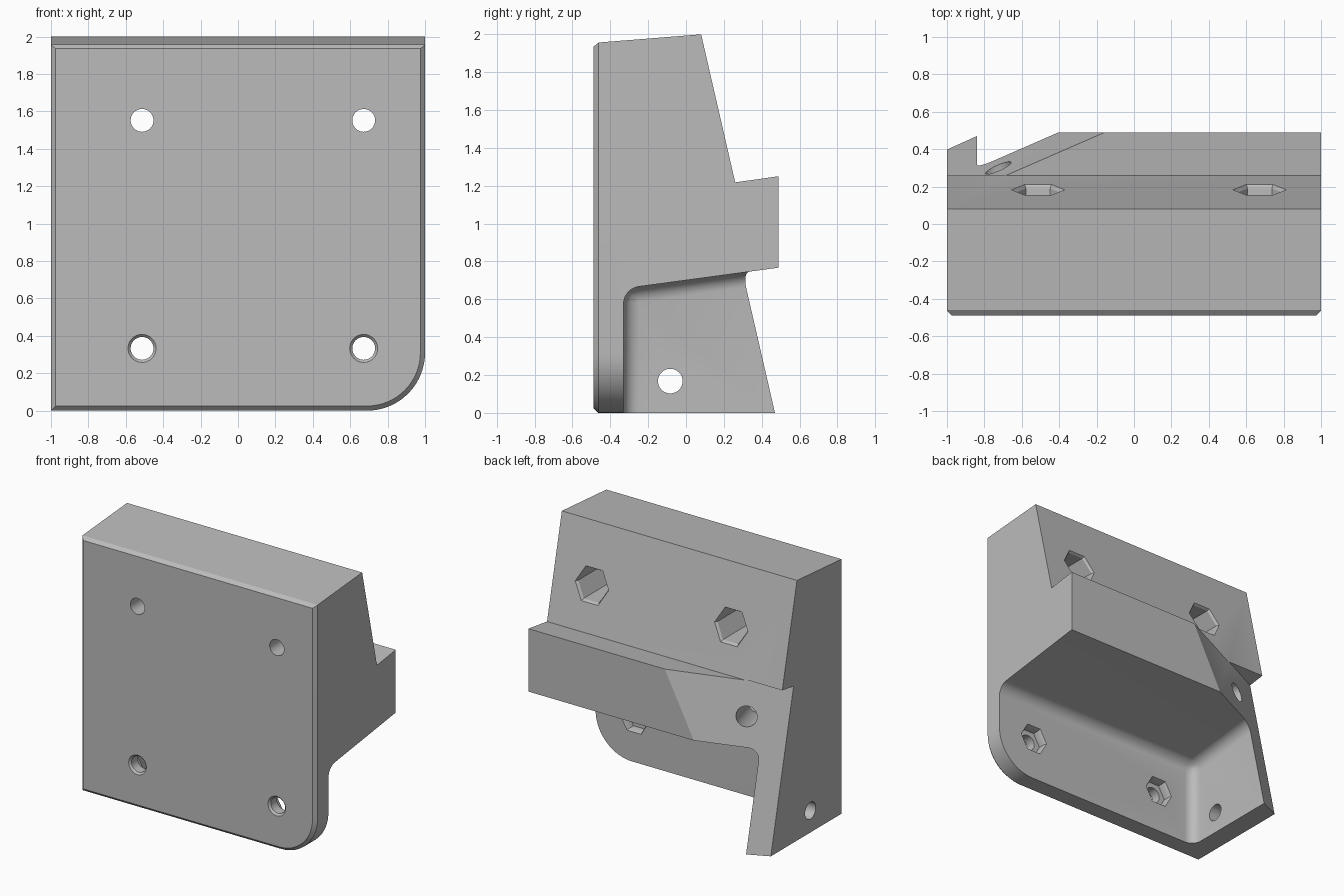
import bpy, bmesh, math
from mathutils import Vector

if "Cube" in bpy.data.objects:
    bpy.data.objects.remove(bpy.data.objects["Cube"])

grey = bpy.data.materials.new("light grey")
grey.diffuse_color = (0.5, 0.5, 0.5, 1)
grey.use_nodes = True
grey.node_tree.nodes["Principled BSDF"].inputs["Base Color"].default_value = grey.diffuse_color


def finish(name, bm):
    bmesh.ops.recalc_face_normals(bm, faces=bm.faces[:])
    mesh = bpy.data.meshes.new(name)
    bm.to_mesh(mesh)
    bm.free()
    mesh.materials.append(grey)
    ob = bpy.data.objects.new(name, mesh)
    bpy.context.collection.objects.link(ob)
    return ob


def loft(name, rings, fillet=None):
    """Solid through a list of matching closed rings."""
    bm = bmesh.new()
    vs = [[bm.verts.new(p) for p in r] for r in rings]
    n = len(vs[0])
    bm.faces.new(vs[0])
    bm.faces.new(vs[-1])
    for a, b in zip(vs, vs[1:]):
        for i in range(n):
            bm.faces.new((a[i], a[(i + 1) % n], b[(i + 1) % n], b[i]))
    if fillet:
        corner, radius = fillet
        v = min(bm.verts, key=lambda q: (q.co - Vector(corner)).length)
        bmesh.ops.bevel(bm, geom=list(v.link_edges), offset=radius, segments=8,
                        profile=0.5, affect='EDGES')
    return finish(name, bm)


def circle_y(x, z, r, y, n, slope=0.0):
    """Ring around the y direction, optionally lying on a sloped face."""
    return [(x + r * math.cos(2 * math.pi * i / n),
             y - slope * r * math.sin(2 * math.pi * i / n),
             z + r * math.sin(2 * math.pi * i / n)) for i in range(n)]


def rod(name, start, direction, length, r):
    d = Vector(direction).normalized()
    q = d.to_track_quat('Z', 'Y')
    ring = [q @ Vector((r * math.cos(t * math.pi / 20), r * math.sin(t * math.pi / 20), 0))
            for t in range(40)]
    s = Vector(start)
    return loft(name, [[s + p for p in ring], [s + d * length + p for p in ring]])


def boolean(ob, cutter, op='DIFFERENCE'):
    m = ob.modifiers.new(op, 'BOOLEAN')
    m.operation, m.object, m.solver = op, cutter, 'EXACT'
    cutter.hide_render = True
    deps = bpy.context.evaluated_depsgraph_get()
    mesh = bpy.data.meshes.new_from_object(ob.evaluated_get(deps))
    ob.modifiers.clear()
    ob.data = mesh
    bpy.data.objects.remove(cutter)


SLOPE = 0.23          # lean of the back faces
F = -0.488            # front face

# body: side profile swept across the width
profile = [(F, -0.1), (F, 1.935), (F + 0.027, 1.957), (0.08, 2.0), (0.26, 1.218),
           (0.488, 1.25), (0.488, -0.1)]
body = loft("bracket_body", [[(x, y, z) for y, z in profile] for x in (-1.1, 1.1)])


# front outline: one rounded lower corner and a chamfered front edge
def outline(y, d):
    c, r = (0.69, 0.31), 0.31 - d
    pts = [(c[0] + r * math.cos(a), c[1] + r * math.sin(a))
           for a in (-math.pi / 2 + i * math.pi / 32 for i in range(17))]
    pts += [(1 - d, 2.2), (-1 + d, 2.2), (-1 + d, d)]
    return [(x, y, z) for x, z in pts]


boolean(body, loft("outline", [outline(F - 0.01, 0.035), outline(F + 0.025, 0),
                               outline(0.7, 0)]), 'INTERSECT')


# open recess under the shelf with filleted inner corner
def under(y):
    return 0.767 + 0.135 * (y - 0.488)


recess = [(-0.33, -0.3), (-0.33, under(-0.33)), (0.9, under(0.9)), (0.9, -0.3)]
boolean(body, loft("recess", [[(x, y, z) for y, z in recess] for x in (-0.84, 1.3)],
                   fillet=((-0.84, -0.33, under(-0.33)), 0.08)))

# slanted cut across the left end, below the ledge
A, B = 0.848, 0.45


def slant(x):
    y = (A + B * x - SLOPE * 1.187) / (1 + SLOPE * 0.138)
    return [(x, A + B * x + SLOPE * 0.3, -0.3), (x, y, 1.187 + 0.138 * y),
            (x, 1.8, 1.187 + 0.138 * 1.8), (x, 1.8, -0.3)]


boolean(body, loft("slant_cut", [slant(-1.3), slant(0.9)]))

# screw holes and nut pockets
for x in (-0.513, 0.672):
    for z in (0.333, 1.552):
        if z > 1:
            ys = 0.184
            pocket = [circle_y(x, z, 0.155, ys + 0.02, 6, SLOPE),
                      circle_y(x, z, 0.13, ys - 0.02, 6, SLOPE),
                      circle_y(x, z, 0.13, -0.25, 6)]
        else:
            pocket = [circle_y(x, z, 0.13, -0.31, 6), circle_y(x, z, 0.11, -0.35, 6),
                      circle_y(x, z, 0.11, -0.40, 6)]
            boolean(body, loft("countersink", [circle_y(x, z, 0.085, F - 0.01, 40),
                                               circle_y(x, z, 0.055, F + 0.02, 40)]))
        boolean(body, loft("nut_pocket", pocket))
        boolean(body, rod("screw_hole", (x, -0.6, z), (0, 1, 0), 0.4, 0.061))

# hole through the side wall, and blind hole in the slanted face
boolean(body, rod("side_hole", (-1.2, -0.083, 0.168), (1, 0, 0), 0.6, 0.065))
axis = Vector((B, -1, -SLOPE)).normalized()
boolean(body, rod("slant_hole", Vector((-0.725, 0.30, 0.965)) - axis * 0.15, axis, 0.6, 0.075))

# small flat chamfer look stays sharp, curves smooth
bpy.context.view_layer.objects.active = body
body.select_set(True)
bpy.ops.object.shade_smooth_by_angle(angle=math.radians(25))
